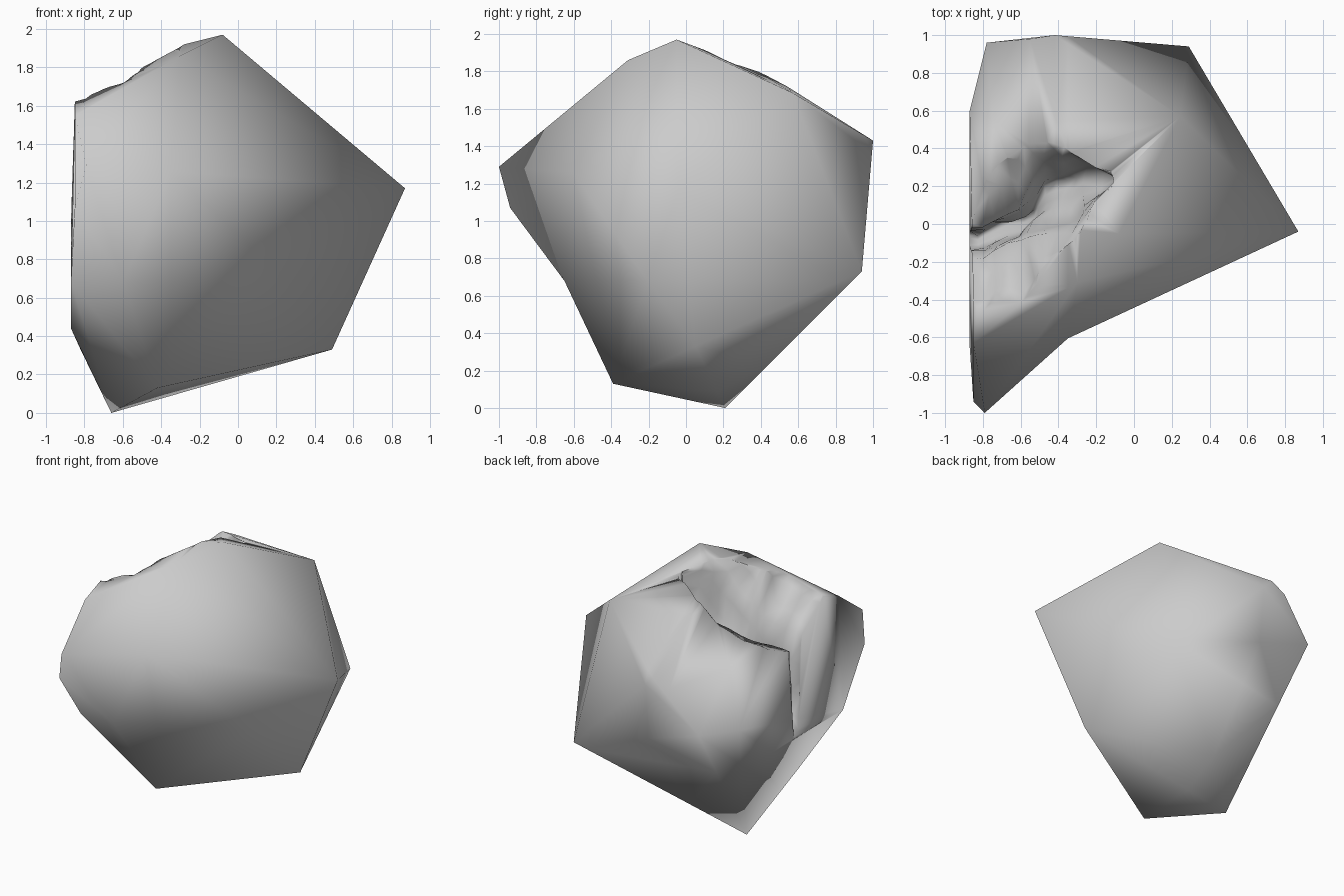
import bpy, bmesh
from mathutils import Vector, noise

if "Cube" in bpy.data.objects:
    bpy.data.objects.remove(bpy.data.objects["Cube"])

# Rough boulder: convex hull of its corner points
corners = [
    (0.87, -0.04, 1.17), (-0.08, -0.05, 1.97), (-0.79, -1.0, 1.29), (-0.85, -0.94, 1.07),
    (0.49, 0.05, 0.33), (-0.66, 0.21, 0.0), (-0.42, -0.39, 0.13), (0.245, 0.57, 1.685),
    (0.29, 0.94, 0.73), (-0.42, 1.0, 1.43), (-0.55, 0.98, 1.38), (-0.78, 0.96, 1.07),
    (-0.87, 0.6, 1.0), (-0.87, -0.65, 0.68), (-0.87, -0.12, 0.44), (-0.82, 0.06, 0.33),
    (-0.85, -0.63, 1.55), (-0.85, -0.42, 1.63), (-0.3, -0.31, 1.86), (-0.28, -0.04, 1.92),
    (-0.44, 0.35, 1.82), (-0.41, 0.54, 1.72), (-0.75, 0.55, 1.42),
]


def finish(bm, name):
    bmesh.ops.triangulate(bm, faces=bm.faces[:])
    bmesh.ops.recalc_face_normals(bm, faces=bm.faces[:])
    me = bpy.data.meshes.new(name)
    bm.to_mesh(me)
    bm.free()
    ob = bpy.data.objects.new(name, me)
    bpy.context.scene.collection.objects.link(ob)
    return ob


def volume(me):
    bm = bmesh.new()
    bm.from_mesh(me)
    vol = abs(bm.calc_volume())
    bm.free()
    return vol


def slice_at(bm, co, no):
    bmesh.ops.bisect_plane(bm, geom=bm.verts[:] + bm.edges[:] + bm.faces[:],
                           plane_co=co, plane_no=no)


bm = bmesh.new()
for c in corners:
    bm.verts.new(c)
bmesh.ops.convex_hull(bm, input=bm.verts[:])
loose = [v for v in bm.verts if not v.link_faces]
bmesh.ops.delete(bm, geom=loose, context='VERTS')

# Slight hollows in the front flank
slice_at(bm, (-0.35, 0, 0), (1, 0, 0))
for v in bm.verts:
    if abs(v.co.x + 0.35) < 0.001 and v.co.y < -0.45:
        v.co.y += 0.14
slice_at(bm, (0, 0, 0.68), (0, 0, 1))
for v in bm.verts:
    if abs(v.co.z - 0.68) < 0.001:
        v.co.y = max(v.co.y, -0.65)
rock = finish(bm, "boulder")
full = volume(rock.data)

# Fissure cutter: x, front lip y z, back lip y z, floor z, front and back slope widths
stations = [
    (-1.05, -0.17, 1.42, -0.03, 1.32, 0.48, 0.32, 0.50),
    (-0.80, -0.16, 1.44, -0.01, 1.36, 0.75, 0.34, 0.50),
    (-0.60, -0.09, 1.53, 0.08, 1.43, 0.95, 0.42, 0.38),
    (-0.47, -0.05, 1.66, 0.32, 1.62, 1.15, 0.26, 0.15),
    (-0.32, -0.04, 1.83, 0.37, 1.78, 1.32, 0.12, 0.08),
    (-0.12, 0.22, 1.86, 0.30, 1.84, 1.65, 0.05, 0.05),
]
bm = bmesh.new()
rings = []
for x, yf, zf, yb, zb, zfl, wf, wb in stations:
    mid, w = (yf + yb) / 2, (yb - yf) / 2
    section = [(yf - wf, zf + 0.25), (yf, zf), (mid - w * 0.4, zfl + 0.06), (mid + w * 0.4, zfl),
               (yb, zb), (yb + wb, zb + 0.25), (mid, 2.4)]
    rings.append([bm.verts.new((x, y, z)) for y, z in section])
for a, b in zip(rings, rings[1:]):
    for i in range(7):
        j = (i + 1) % 7
        bm.faces.new((a[i], a[j], b[j], b[i]))
bm.faces.new(rings[0])
bm.faces.new(rings[-1][::-1])
bmesh.ops.triangulate(bm, faces=bm.faces[:])
bmesh.ops.subdivide_edges(bm, edges=bm.edges[:], cuts=2, use_grid_fill=True)
for v in bm.verts:
    v.co += noise.noise_vector(v.co * 5.0) * 0.045
cutter = finish(bm, "fissure_cutter")
cutter.hide_render = True

# Cut the fissure, using the first solver that gives a sound solid
mod = rock.modifiers.new("fissure", 'BOOLEAN')
mod.operation = 'DIFFERENCE'
mod.object = cutter
result = None
for solver in ('MANIFOLD', 'EXACT', 'FLOAT'):
    mod.solver = solver
    if solver == 'EXACT':
        mod.use_self = True
    bpy.context.view_layer.update()
    deps = bpy.context.evaluated_depsgraph_get()
    trial = bpy.data.meshes.new_from_object(rock.evaluated_get(deps))
    if len(trial.polygons) > 60 and 0.6 * full < volume(trial) < 0.995 * full:
        result = trial
        break
rock.modifiers.clear()
if result:
    rock.data = result
bpy.data.objects.remove(cutter)

# Soft rounded shading on the outer corners, natural shading in the fissure
me = rock.data
me.polygons.foreach_set("use_smooth", [True] * len(me.polygons))
me.update()
centre = Vector((-0.6, 0.1, 0.95))
outer = [Vector(c) for c in corners]
normals = []
for v in me.vertices:
    n = Vector(v.normal)
    sliced = (abs(v.co.x + 0.35) < 0.01 and v.co.y < 0) or abs(v.co.z - 0.68) < 0.001
    if sliced or min((v.co - c).length for c in outer) < 0.02:
        n = (v.co - centre).normalized()
    normals.append(n)
me.normals_split_custom_set_from_vertices(normals)
